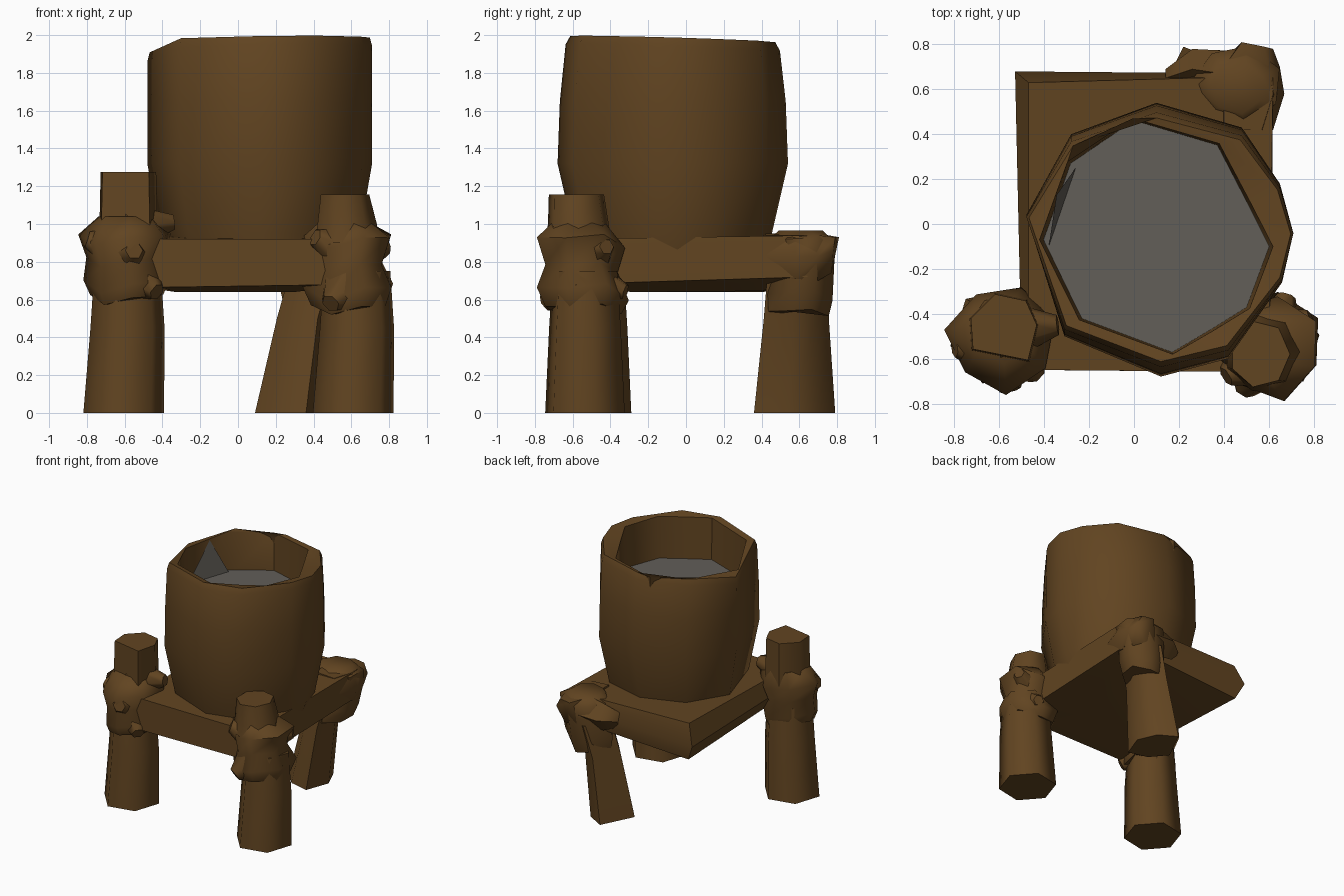
import bpy, bmesh, math
from mathutils import Vector

if "Cube" in bpy.data.objects:
    bpy.data.objects.remove(bpy.data.objects["Cube"])


def material(name, color):
    m = bpy.data.materials.new(name)
    m.use_nodes = True
    m.diffuse_color = color
    m.node_tree.nodes["Principled BSDF"].inputs["Base Color"].default_value = color
    return m


wood = material("dark_wood", (0.120, 0.058, 0.015, 1))
water_grey = material("water_grey", (0.122, 0.112, 0.098, 1))


def finish(name, bm, mat, angle):
    bmesh.ops.recalc_face_normals(bm, faces=bm.faces)
    mesh = bpy.data.meshes.new(name)
    bm.to_mesh(mesh)
    bm.free()
    mesh.materials.append(mat)
    obj = bpy.data.objects.new(name, mesh)
    bpy.context.collection.objects.link(obj)
    bpy.ops.object.select_all(action="DESELECT")
    obj.select_set(True)
    bpy.context.view_layer.objects.active = obj
    bpy.ops.object.shade_smooth_by_angle(angle=math.radians(angle))


def loft(name, rings, angle=62):
    """Skin a list of point rings and close both ends."""
    bm = bmesh.new()
    loops = [[bm.verts.new(p) for p in ring] for ring in rings]
    for low, high in zip(loops, loops[1:]):
        for i in range(len(low)):
            j = (i + 1) % len(low)
            bm.faces.new((low[i], low[j], high[j], high[i]))
    bm.faces.new(loops[0])
    bm.faces.new(loops[-1])
    finish(name, bm, wood, angle)


def sheet(name, points, mat):
    bm = bmesh.new()
    bm.faces.new([bm.verts.new(p) for p in points])
    finish(name, bm, mat, 30)


def ring(x, y, z, rx, ry=None, sides=6, turn=0.0, bump=0.0, tilt=0.0):
    """Uneven polygon ring; bump varies the radius, tilt varies the height."""
    pts = []
    for i in range(sides):
        a = math.tau * i / sides + turn
        k = 1 + bump * math.sin(2.6 * i + turn)
        pts.append((x + rx * k * math.cos(a), y + (ry or rx) * k * math.sin(a),
                    z + tilt * math.cos(2.2 * i + turn)))
    return pts


def scaled(points, centre, z, sx, sy, shift=(0, 0)):
    """Outline scaled about a centre, moved and placed at a height."""
    (cx, cy), (dx, dy) = centre, shift
    return [(cx + (x - cx) * sx + dx, cy + (y - cy) * sy + dy, z) for x, y in points]


def leaning(points):
    """Uneven rim height with one low notch on the right."""
    return [(x, y, z + 0.015 * x - 0.03 * y - 0.35 * max(0, -0.3 - x)) for x, y, z in points]


# Barrel: irregular outer outline, flat rim and faceted inner wall
outer = [(0.71, -0.04), (0.65, 0.18), (0.48, 0.43), (0.10, 0.54), (-0.28, 0.40),
         (-0.48, 0.04), (-0.31, -0.50), (0.12, -0.68), (0.42, -0.60), (0.66, -0.26)]
inner = [(0.60, -0.10), (0.51, 0.08), (0.37, 0.35), (0.00, 0.46), (-0.28, 0.27),
         (-0.40, -0.07), (-0.23, -0.42), (0.17, -0.57), (0.34, -0.47), (0.50, -0.37)]
mid = (0.12, -0.07)
loft("barrel", [scaled(outer, mid, z, sx, sy) for z, sx, sy in
                ((0.80, 0.80, 0.80), (0.95, 0.89, 0.86), (1.32, 1, 1), (1.65, 1, 0.98))]
     + [leaning(scaled(outer, mid, 1.93, 1, 0.93)), leaning(scaled(outer, mid, 1.975, 0.98, 0.89)),
        leaning(scaled(inner, mid, 1.965, 1.04, 1.02)), scaled(inner, mid, 1.60, 1, 1)], angle=50)

# Water surface and the shard standing against the inner wall
sheet("water", scaled(inner, mid, 1.65, 1.01, 1.01), water_grey)
sheet("water_shard", [(-0.38, -0.10, 1.65), (-0.26, 0.25, 1.65), (-0.345, 0.13, 1.93)], water_grey)

# Platform slab: bulging underside, rounded off at the back right corner
loft("platform", [[(-0.33, -0.28, 0.64), (0.30, -0.28, 0.64), (0.30, 0.40, 0.645), (-0.33, 0.40, 0.64)],
                  [(-0.41, -0.65, 0.665), (0.61, -0.66, 0.68), (0.62, 0.66, 0.72), (-0.47, 0.64, 0.66)],
                  [(-0.50, -0.65, 0.80), (0.61, -0.66, 0.80), (0.62, 0.67, 0.82), (-0.53, 0.68, 0.79)],
                  [(-0.47, -0.65, 0.92), (0.60, -0.66, 0.92), (0.62, 0.66, 0.94), (-0.47, 0.63, 0.95)]],
     angle=35)

# Front legs: tapered smooth posts
for side, x, y in (("right", -0.605, -0.50), ("left", 0.61, -0.535)):
    loft(f"front_{side}_leg", [ring(x, y, 0, 0.218, 0.222, turn=0.2),
                               ring(x + 0.02, y, 0.45, 0.20, turn=0.2),
                               ring(x + 0.02, y, 0.75, 0.18, turn=0.2)])

# Knobbly joints above the front legs
loft("front_right_knot", [ring(-0.58, -0.52, 0.60, 0.19, sides=7, turn=0.3, bump=0.08, tilt=0.03),
                          ring(-0.58, -0.52, 0.67, 0.22, sides=7, turn=0.3, bump=0.1, tilt=0.04),
                          ring(-0.59, -0.52, 0.80, 0.20, sides=7, turn=0.3, bump=0.08, tilt=0.03),
                          ring(-0.59, -0.51, 0.92, 0.24, sides=7, turn=0.3, bump=0.08, tilt=0.03),
                          ring(-0.59, -0.47, 1.04, 0.15, sides=7, turn=0.3)])
loft("front_left_knot", [ring(0.60, -0.54, 0.55, 0.20, sides=7, turn=0.5, bump=0.08, tilt=0.03),
                         ring(0.60, -0.54, 0.64, 0.24, sides=7, turn=0.5, bump=0.1, tilt=0.05),
                         ring(0.59, -0.55, 0.77, 0.19, sides=7, turn=0.5, bump=0.08, tilt=0.03),
                         ring(0.60, -0.55, 0.91, 0.23, sides=7, turn=0.5, bump=0.1, tilt=0.04),
                         ring(0.57, -0.57, 1.01, 0.14, sides=7, turn=0.5)])

# Stubs on top of the joints
stub = [(-0.73, -0.42), (-0.62, -0.31), (-0.48, -0.34), (-0.43, -0.45), (-0.47, -0.61), (-0.72, -0.56)]
loft("front_right_stub", [scaled(stub, (-0.59, -0.45), z, s, s) for z, s in ((0.90, 1.04), (1.275, 0.98))],
     angle=50)
loft("front_left_stub", [ring(0.57, -0.57, 0.90, 0.18, sides=7), ring(0.57, -0.57, 1.00, 0.165, sides=7),
                         ring(0.56, -0.58, 1.155, 0.135, 0.15, sides=7)])

# Blunt burls growing out of the joints
for name, base, tip, width in (
        ("right_inner_burl", (-0.60, -0.48, 0.98), (-0.34, -0.45, 1.01), 0.15),
        ("right_outer_burl", (-0.62, -0.53, 0.86), (-0.80, -0.55, 0.92), 0.16),
        ("right_lower_burl", (-0.57, -0.54, 0.74), (-0.43, -0.67, 0.64), 0.16),
        ("right_front_burl", (-0.60, -0.54, 0.82), (-0.55, -0.74, 0.86), 0.16),
        ("left_inner_burl", (0.57, -0.58, 0.86), (0.41, -0.68, 0.93), 0.16),
        ("left_front_burl", (0.59, -0.58, 0.70), (0.49, -0.74, 0.58), 0.17),
        ("left_outer_burl", (0.63, -0.50, 0.85), (0.79, -0.42, 0.88), 0.14),
        ("left_lower_burl", (0.63, -0.55, 0.71), (0.79, -0.60, 0.64), 0.15),
        ("left_back_burl", (0.62, -0.52, 0.70), (0.68, -0.32, 0.64), 0.14)):
    a, b = Vector(base), Vector(tip)
    turn = (b - a).to_track_quat("Z", "Y")
    loft(name, [[turn @ Vector(p) + end for p in ring(0, 0, 0, r)]
                for end, r in ((a, width), (b, width * 0.3))])

# Back leg: irregular foot, leaning outwards to the joint
foot = [(0.09, 0.53), (0.20, 0.40), (0.36, 0.36), (0.43, 0.55), (0.36, 0.71), (0.22, 0.79)]
loft("back_leg", [scaled(foot, (0.27, 0.57), z, s, s, shift) for z, s, shift in
                  ((0, 1, (0, 0)), (0.50, 0.80, (0.08, 0.01)), (0.75, 0.80, (0.15, 0.03)))])

# Back joint with a rounded log end and a short branch
loft("back_knot", [ring(0.42, 0.60, 0.53, 0.16, sides=7, turn=0.4, bump=0.08, tilt=0.02),
                   ring(0.43, 0.61, 0.62, 0.19, 0.17, sides=7, turn=0.4, bump=0.08, tilt=0.03),
                   ring(0.45, 0.63, 0.80, 0.20, 0.16, sides=7, turn=0.4, bump=0.06),
                   ring(0.46, 0.62, 0.91, 0.20, 0.18, sides=7, turn=0.4, bump=0.06, tilt=0.02),
                   ring(0.46, 0.61, 0.965, 0.12, sides=7, turn=0.4)])
loft("back_log_end", [[(0.36, y, low), (right - 0.05, y, low), (right, y, 0.83),
                       (right - 0.05, y, 0.94), (0.40, y, 0.95)]
                      for y, right, low in ((0.42, 0.62, 0.73), (0.58, 0.67, 0.71), (0.70, 0.65, 0.70))]
     + [[(0.44, 0.77, 0.74), (0.55, 0.77, 0.74), (0.62, 0.78, 0.86), (0.58, 0.79, 0.93), (0.48, 0.81, 0.93)]])
loft("back_branch", [[(x, y + w, z), (x, y, z + h), (x, y - w, z), (x, y, z - h)]
                     for x, y, z, h, w in ((0.46, 0.66, 0.83, 0.13, 0.11), (0.26, 0.69, 0.83, 0.11, 0.09),
                                           (0.14, 0.65, 0.82, 0.06, 0.04))])
